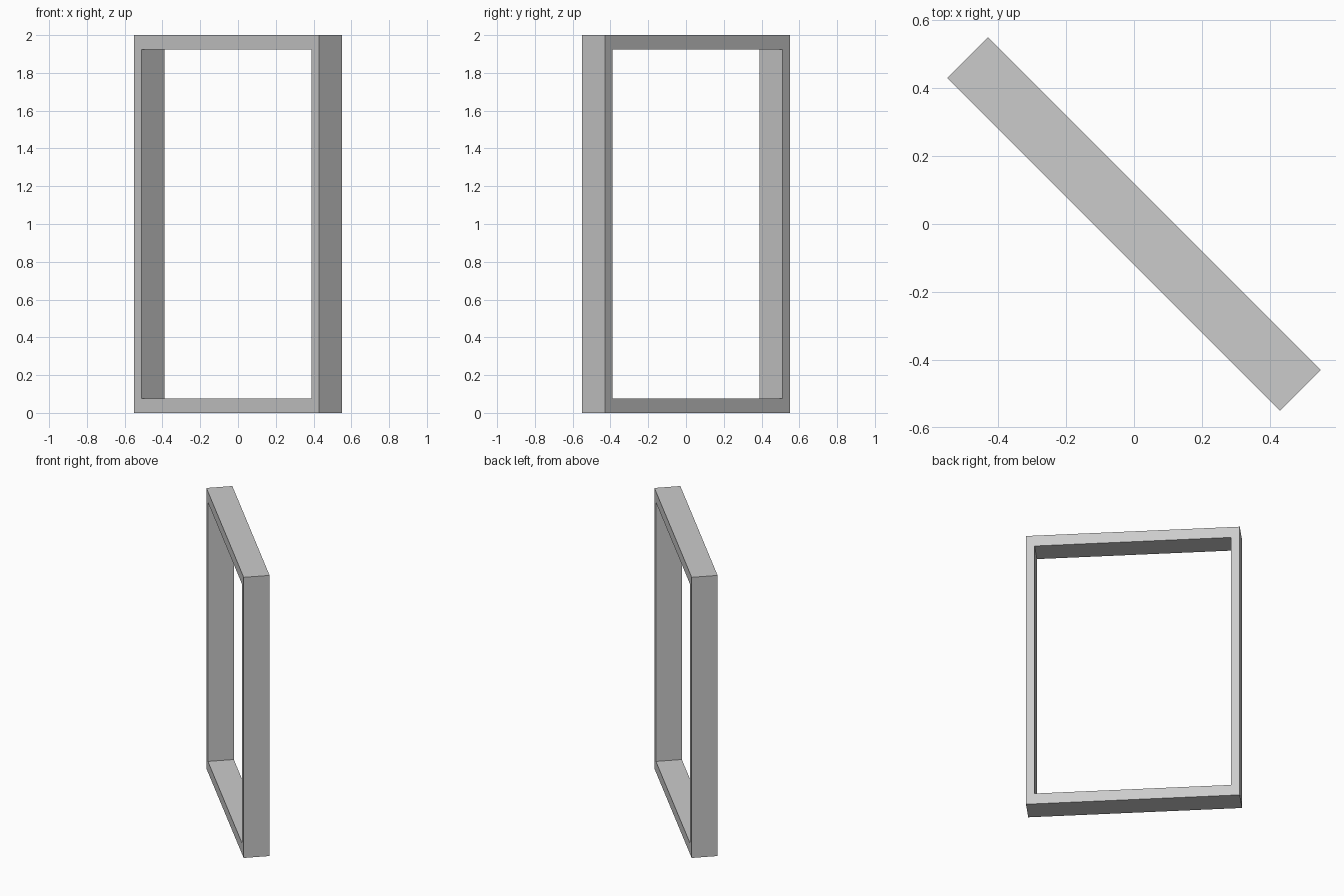
import bpy, bmesh, math
from mathutils import Matrix

if "Cube" in bpy.data.objects:
    bpy.data.objects.remove(bpy.data.objects["Cube"])

WIDTH, HEIGHT, DEPTH = 1.386, 2.0, 0.17
SIDE, RAIL = 0.056, 0.077   # jamb width, top/bottom rail height

def rect(bm, inset_x, inset_z):
    x = WIDTH / 2 - inset_x
    z0, z1 = inset_z, HEIGHT - inset_z
    return [bm.verts.new((px, -DEPTH / 2, pz))
            for px, pz in ((-x, z0), (x, z0), (x, z1), (-x, z1))]

# Front face: mitred ring of four quads
bm = bmesh.new()
outer = rect(bm, 0, 0)
inner = rect(bm, SIDE, RAIL)
ring = []
for i in range(4):
    j = (i + 1) % 4
    ring.append(bm.faces.new((outer[i], outer[j], inner[j], inner[i])))

# Extrude through the depth
result = bmesh.ops.extrude_face_region(bm, geom=ring, use_keep_orig=True)
moved = [g for g in result["geom"] if isinstance(g, bmesh.types.BMVert)]
bmesh.ops.translate(bm, verts=moved, vec=(0, DEPTH, 0))

# Turn the frame diagonally
bmesh.ops.rotate(bm, verts=bm.verts, cent=(0, 0, 0),
                 matrix=Matrix.Rotation(math.radians(-45), 3, 'Z'))
bmesh.ops.recalc_face_normals(bm, faces=bm.faces)

mesh = bpy.data.meshes.new("door_frame")
bm.to_mesh(mesh)
bm.free()
bpy.context.collection.objects.link(bpy.data.objects.new("door_frame", mesh))
